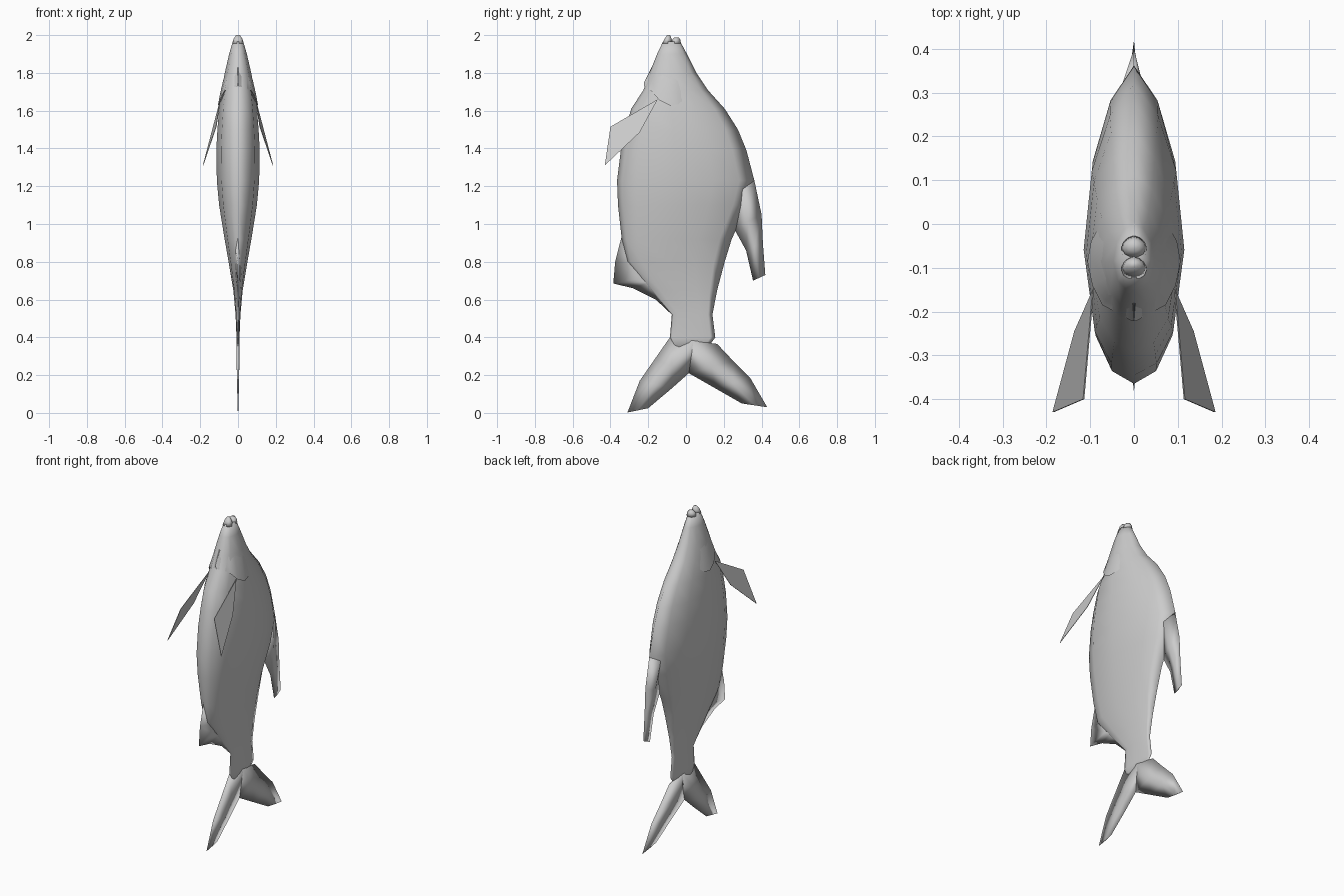
import bpy
import bmesh

if "Cube" in bpy.data.objects:
    bpy.data.objects.remove(bpy.data.objects["Cube"])

grey = bpy.data.materials.new("soft_grey")
grey.diffuse_color = (0.6, 0.6, 0.6, 1)
grey.use_nodes = True
grey.node_tree.nodes["Principled BSDF"].inputs["Base Color"].default_value = grey.diffuse_color


def loft(name, rings, smooth=True):
    """Skin a list of closed rings that share one point count, capping both ends."""
    bm = bmesh.new()
    rows = [[bm.verts.new(p) for p in ring] for ring in rings]
    n = len(rows[0])
    for a, b in zip(rows, rows[1:]):
        for i in range(n):
            j = (i + 1) % n
            bm.faces.new((a[i], a[j], b[j], b[i]))
    bm.faces.new(rows[0])
    bm.faces.new(rows[-1])
    bmesh.ops.remove_doubles(bm, verts=bm.verts, dist=0.0005)
    bmesh.ops.recalc_face_normals(bm, faces=bm.faces)
    for f in bm.faces:
        f.smooth = smooth
    mesh = bpy.data.meshes.new(name)
    bm.to_mesh(mesh)
    bm.free()
    mesh.materials.append(grey)
    obj = bpy.data.objects.new(name, mesh)
    bpy.context.collection.objects.link(obj)
    return obj


# Cross-section of one flank: position from belly (-1) to back (1), and width
SECTION = [(-1, 0), (-.92, .45), (-.7, .78), (-.14, 1), (.4, .84), (.78, .48), (1, 0)]

# Body rows: height, belly y, back y, half width
BODY = [(1.965, -.122, -.03, .028), (1.9, -.153, .005, .047), (1.8, -.193, .055, .07),
        (1.71, -.225, .115, .087), (1.61, -.29, .205, .1), (1.5, -.322, .275, .109),
        (1.39, -.345, .32, .115), (1.23, -.365, .362, .112), (1.1, -.36, .325, .1),
        (.92, -.34, .242, .071), (.8, -.315, .205, .05), (.65, -.19, .165, .025),
        (.52, -.075, .14, .013), (.4, -.085, .155, .008), (.31, -.05, .09, .005)]


def section_ring(z, y0, y1, w):
    mid, half = (y0 + y1) / 2, (y1 - y0) / 2
    right = [(w * k, mid + t * half, z) for t, k in SECTION]
    return right + [(-x, y, z) for x, y, z in right[-2:0:-1]]


def lerp(a, b, f):
    return a + (b - a) * f


def half_width(y, z):
    """Half width of the body surface at a given y and z."""
    for a, b in zip(BODY, BODY[1:]):
        if b[0] <= z <= a[0]:
            y0, y1, w = (lerp(p, q, (a[0] - z) / (a[0] - b[0])) for p, q in zip(a[1:], b[1:]))
            t = max(-1, min(1, (2 * y - y0 - y1) / (y1 - y0)))
            for (t0, k0), (t1, k1) in zip(SECTION, SECTION[1:]):
                if t <= t1:
                    return w * lerp(k0, k1, (t - t0) / (t1 - t0))
    return 0


loft("body", [section_ring(*row) for row in BODY])

# Lips either side of the mouth slit
loft("lower_lip", [section_ring(1.955, -.126, -.072, .03), section_ring(1.98, -.114, -.076, .024),
                   section_ring(2.0, -.1, -.084, .01)])
loft("upper_lip", [section_ring(1.955, -.078, -.026, .03), section_ring(1.975, -.073, -.03, .025),
                   section_ring(1.988, -.062, -.038, .013)])


def fin(name, rows, ridge=.5):
    """Lens-shaped fin; rows hold outer (y, z), inner (y, z) and half thickness."""
    rings = []
    for (ya, za), (yb, zb), h in rows:
        ym, zm = lerp(ya, yb, ridge), lerp(za, zb, ridge)
        rings.append([(0, ya, za), (h, ym, zm), (0, yb, zb), (-h, ym, zm)])
    loft(name, rings)


fin("dorsal_fin", [((.362, 1.23), (.23, 1.17), .035), ((.4, 1.05), (.255, .975), .018),
                   ((.407, .9), (.318, .86), .008), ((.42, .73), (.355, .70), .003)])
fin("anal_fin", [((-.342, .93), (-.22, .9), .025), ((-.375, .8), (-.18, .78), .014),
                 ((-.385, .685), (-.15, .73), .009), ((-.28, .66), (-.11, .72), .011),
                 ((-.16, .6), (-.06, .66), .013), ((-.075, .52), (-.01, .57), .01)], .6)
fin("front_tail_lobe", [((-.085, .4), (.165, .365), .008), ((-.165, .285), (.015, .21), .007),
                        ((-.245, .17), (-.075, .13), .005), ((-.31, .002), (-.2, .025), .002)])
fin("back_tail_lobe", [((.165, .365), (-.085, .4), .008), ((.25, .275), (.015, .21), .007),
                       ((.34, .185), (.155, .13), .005), ((.43, .03), (.295, .05), .002)])

# Gill covers: lower edge y, lower edge z, flare away from the body
GILL = [(-.222, 1.73, .004), (-.185, 1.705, .011), (-.14, 1.655, .012),
        (-.085, 1.628, .01), (-.04, 1.634, .006), (-.01, 1.66, -.002)]
for side, s in (("right", 1), ("left", -1)):
    rings = []
    for y, z, flare in GILL:
        ring = []
        for f in (0, .35, .7, 1):
            py, pz = lerp(y * .75 - .015, y, f), lerp(1.83, z, f)
            ring.append((s * (half_width(py, pz) + lerp(-.003, flare, f)), py, pz))
        ring.append((s * max(0, half_width(y, z + .02) - .006), y, z + .02))
        rings.append(ring)
    cover = loft(side + "_gill_cover", rings)
    bpy.ops.object.select_all(action="DESELECT")
    cover.select_set(True)
    bpy.context.view_layer.objects.active = cover
    bpy.ops.object.shade_smooth_by_angle(angle=.8)

    # Flat pectoral fin swept down and outward from the gill
    blade = [(.093, -.15, 1.66), (.115, -.4, 1.515), (.185, -.43, 1.31), (.135, -.245, 1.485)]
    loft(side + "_pectoral_fin", [[(s * (x + d), y, z) for x, y, z in blade]
                                  for d in (-.0015, .0015)], smooth=False)
